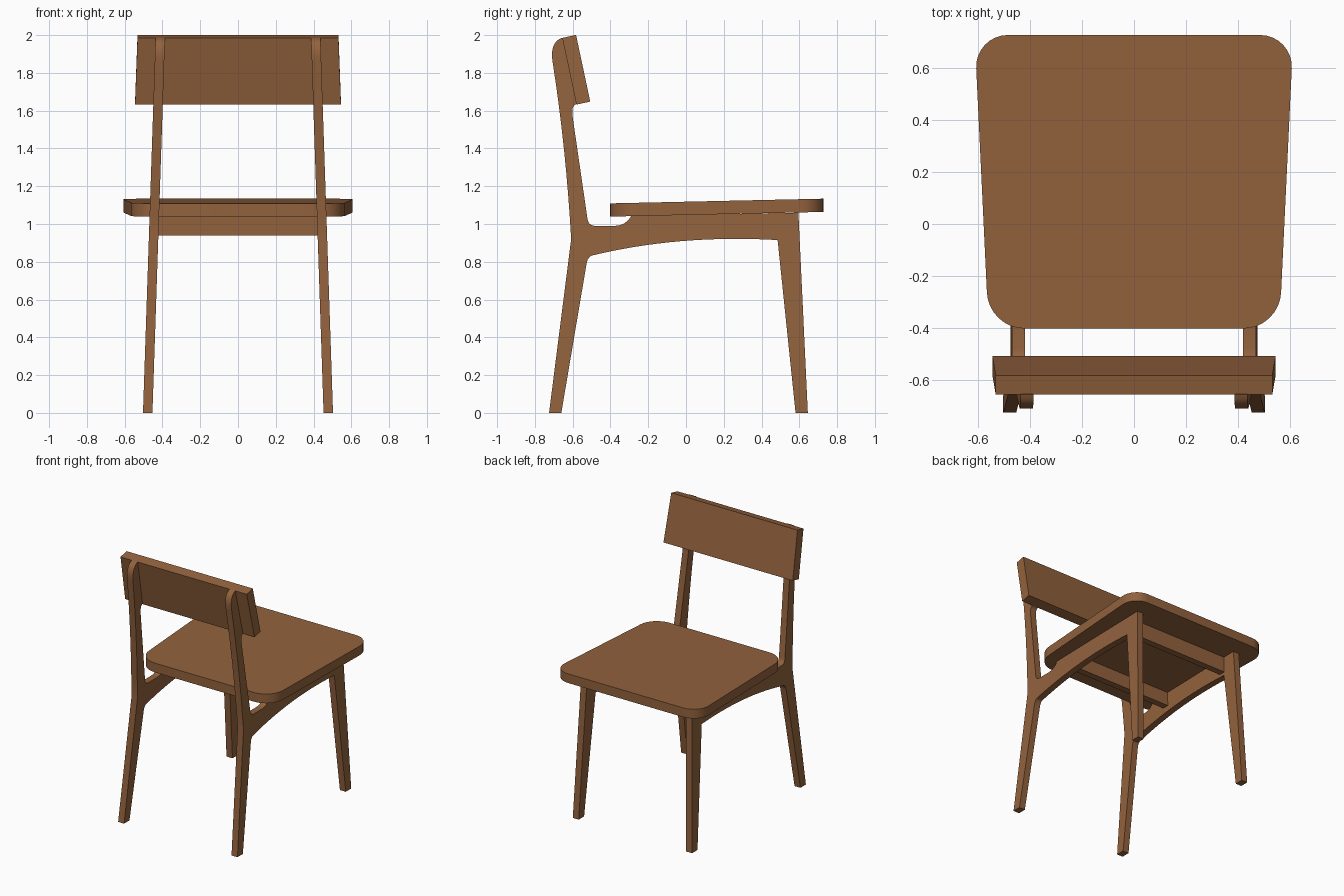
import bpy, bmesh, math

if "Cube" in bpy.data.objects:
    bpy.data.objects.remove(bpy.data.objects["Cube"])

wood = bpy.data.materials.new("warm brown wood")
wood.use_nodes = True
color = (0.29, 0.122, 0.047, 1)
wood.diffuse_color = color
wood.node_tree.nodes["Principled BSDF"].inputs["Base Color"].default_value = color


def slab(name, outline, offset):
    """Extrude a closed outline of 3D points along an offset vector."""
    bm = bmesh.new()
    face = bm.faces.new([bm.verts.new(p) for p in outline])
    ext = bmesh.ops.extrude_face_region(bm, geom=[face])
    moved = [g for g in ext["geom"] if isinstance(g, bmesh.types.BMVert)]
    bmesh.ops.translate(bm, verts=moved, vec=offset)
    bmesh.ops.recalc_face_normals(bm, faces=bm.faces)
    mesh = bpy.data.meshes.new(name)
    bm.to_mesh(mesh)
    bm.free()
    mesh.materials.append(wood)
    obj = bpy.data.objects.new(name, mesh)
    bpy.context.collection.objects.link(obj)
    bpy.ops.object.select_all(action="DESELECT")
    obj.select_set(True)
    bpy.context.view_layer.objects.active = obj
    bpy.ops.object.shade_smooth_by_angle(angle=math.radians(25))
    return obj


def arc(cx, cy, r, start, end, steps=8):
    """Points on a circular arc, angles in degrees."""
    angles = [math.radians(start + (end - start) * i / steps) for i in range(steps + 1)]
    return [(cx + r * math.cos(a), cy + r * math.sin(a)) for a in angles]


def bend(a, c, b, steps=8):
    """Points on a quadratic curve from a to b, pulled towards c."""
    pts = []
    for i in range(steps + 1):
        t = i / steps
        pts.append(tuple((1-t)**2 * p + 2*t*(1-t) * q + t*t * r for p, q, r in zip(a, c, b)))
    return pts


def lean(z):
    """Inner face of the side frame, which tapers inwards with height."""
    return 0.453 - 0.0335 * z


# Side frames: back leg, post, apron and front leg in one piece
profile = [(-0.725, 0)]
profile += bend((-0.608, 0.92), (-0.635, 1.4), (-0.705, 1.85))
profile += bend((-0.71, 1.89), (-0.71, 1.97), (-0.655, 1.986), 6)
profile += bend((-0.58, 1.635), (-0.605, 1.63), (-0.602, 1.58), 5)
profile += bend((-0.522, 1.03), (-0.517, 0.99), (-0.48, 0.99), 5)
profile += bend((-0.38, 0.99), (-0.32, 0.99), (-0.29, 1.043), 6)
profile += [(0.595, 1.06), (0.645, 0), (0.58, 0)]
profile += bend((0.485, 0.915), (-0.03, 0.945), (-0.49, 0.835), 14)
profile += bend((-0.5, 0.832), (-0.522, 0.825), (-0.528, 0.78), 5)
profile += [(-0.66, 0)]
frame = slab("side_frames", [(lean(z), y, z) for y, z in profile], (0.05, 0, 0))
frame.modifiers.new("Mirror", "MIRROR")

# Seat: rounded tapering board with a slight rise to the wide end
half = arc(0.485, 0.605, 0.122, 90, -3) + arc(0.42, -0.256, 0.146, -3, -90)
outline = half + [(-x, y) for x, y in reversed(half)]
slab("seat", [(x, y, 1.048 + 0.022 * y) for x, y in outline], (0, 0, 0.07))

# Backrest: tilted board, slightly narrower at the top
slab("backrest", [(-0.545, -0.58, 1.632), (0.545, -0.58, 1.632),
                  (0.532, -0.655, 1.985), (-0.532, -0.655, 1.985)], (0, 0.073, 0.016))

# Cross rails under the seat
for name, y in (("wide_end_rail", 0.44), ("narrow_end_rail", -0.18)):
    top = 1.055 + 0.022 * y
    slab(name, [(-lean(0.94), y, 0.94), (lean(0.94), y, 0.94),
                (lean(top), y, top), (-lean(top), y, top)], (0, 0.05, 0))
